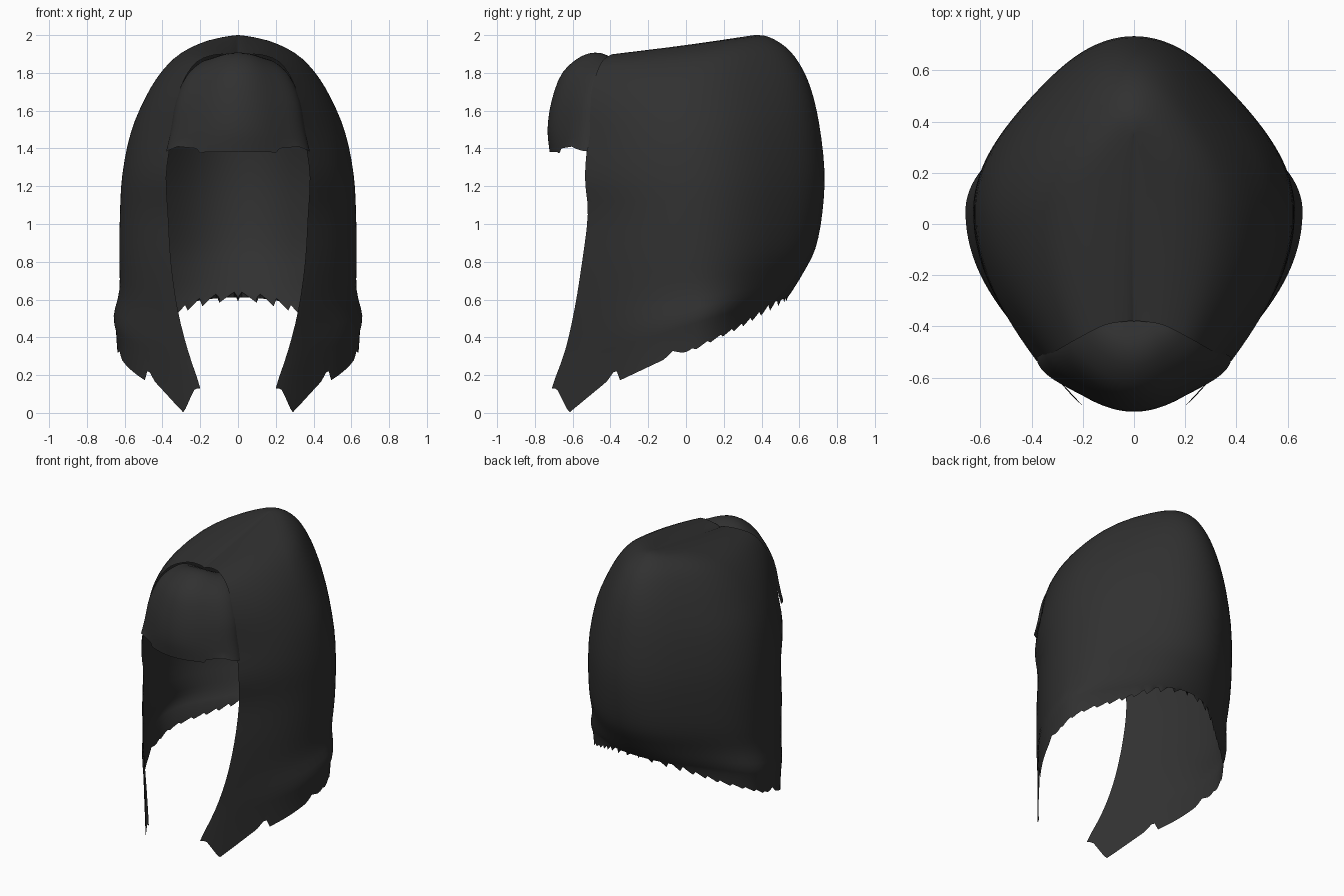
import bpy
import math

cube = bpy.data.objects.get("Cube")
if cube:
    bpy.data.objects.remove(cube, do_unlink=True)

hair = bpy.data.materials.new("soft black")
hair.use_nodes = True
colour = (0.03, 0.03, 0.03, 1)
hair.diffuse_color = colour
shader = next(n for n in hair.node_tree.nodes if n.type == 'BSDF_PRINCIPLED')
shader.inputs["Base Color"].default_value = colour
shader.inputs["Roughness"].default_value = 0.8


def refine(rows, steps):
    """Pass a smooth curve through the section parameters."""
    out = []
    for i in range(len(rows) - 1):
        quad = [rows[max(i - 1, 0)], rows[i], rows[i + 1], rows[min(i + 2, len(rows) - 1)]]
        for k in range(steps):
            t = k / steps
            out.append([b + t / 2 * (c - a + t * (2*a - 5*b + 4*c - d + t * (3*b - a - 3*c + d)))
                        for a, b, c, d in zip(*quad)])
    return out + [rows[-1]]


def lerp_table(table, v):
    for (a, za), (b, zb) in zip(table, table[1:]):
        if v <= b:
            return za + (zb - za) * max(0, v - a) / (b - a)
    return table[-1][1]


def pull(a, amount):
    """Flatten an ellipse along its diagonals."""
    return 1 - amount * math.sin(2 * a) ** 2


def half_sheet(name, grid):
    """Skin a grid of points and mirror it across x."""
    n = len(grid[0])
    verts = [p for row in grid for p in row]
    faces = [(i*n + j, (i + 1)*n + j, (i + 1)*n + j + 1, i*n + j + 1)
             for i in range(len(grid) - 1) for j in range(n - 1)]
    mesh = bpy.data.meshes.new(name)
    mesh.from_pydata(verts, [], faces)
    mesh.materials.append(hair)
    ob = bpy.data.objects.new(name, mesh)
    bpy.context.collection.objects.link(ob)
    mirror = ob.modifiers.new("mirror", 'MIRROR')
    mirror.merge_threshold = 0.0005
    bpy.ops.object.select_all(action='DESELECT')
    ob.select_set(True)
    bpy.context.view_layer.objects.active = ob
    bpy.ops.object.shade_smooth_by_angle(angle=math.radians(50))


# Main hair: front edge x, y, z / half width, widest y / back y, z / flattening
sections = [
    (0, -.38, 1.88, .001, .20, .34, 1.995, .05),
    (.03, -.38, 1.893, .05, .20, .37, 2.0, .05),
    (.115, -.395, 1.897, .18, .16, .44, 1.99, .06),
    (.215, -.445, 1.86, .305, .08, .53, 1.935, .07),
    (.285, -.485, 1.765, .405, .02, .60, 1.85, .08),
    (.33, -.51, 1.63, .49, 0, .66, 1.72, .08),
    (.355, -.52, 1.45, .567, .02, .705, 1.53, .08),
    (.38, -.535, 1.25, .612, .04, .733, 1.28, .08),
    (.37, -.52, 1.05, .625, .05, .722, 1.06, .08),
    (.355, -.55, .80, .628, .05, .685, .87, .08),
    (.32, -.59, .55, .628, .05, .62, .74, .09),
    (.265, -.64, .33, .658, .05, .565, .65, .11),
    (.20, -.71, .14, .64, .05, .53, .60, .12),
]
# Ragged hem height along y
hem = [(-.71, .13), (-.685, .13), (-.62, 0), (-.42, .165), (-.37, .235), (-.355, .17),
       (-.10, .29), (-.085, .33), (0, .315), (.28, .45), (.53, .605)]
teeth = [(.2, .015), (.4, .025), (.5, .05)]
COLS = 90
rows = refine(sections, 3)
grid = []
for i, (xf, yf, zf, w, mid, yb, zb, flat) in enumerate(rows):
    start = 1.0
    for step in range(12):
        start = math.acos(min(max(xf / w / pull(start, flat), 0), .95))
    depth = (mid - yf) / math.sin(start) / pull(start, flat)
    line = []
    for j in range(COLS + 1):
        a = -start + (math.pi / 2 + start) * j / COLS
        r = pull(a, flat)
        x = 0 if j == COLS or i == 0 else w * r * math.cos(a)
        y = mid + r * math.sin(a) * (depth if a < 0 else yb - mid)
        z = zf + (zb - zf) * (y - yf) / (yb - yf)
        if i == len(rows) - 1:
            z = lerp_table(hem, y)
            if y > 0:
                z += lerp_table(teeth, y) * ((j % 5) / 4 - .3)
        line.append((x, y, z))
    grid.append(line)
half_sheet("main_hair", grid)

# Fringe, tucked under the main hair: height / half width / side y / front y / side drop
fringe = [
    (1.86, .05, -.35, -.36, 0),
    (1.905, .14, -.38, -.45, .03),
    (1.89, .205, -.41, -.55, .04),
    (1.80, .275, -.45, -.655, .02),
    (1.65, .33, -.485, -.712, 0),
    (1.50, .355, -.505, -.733, 0),
    (1.385, .38, -.52, -.722, 0),
]
notches = [(.18, -.005), (.2, -.012), (.22, .015), (.32, .025), (.38, 0)]
rows = refine(fringe, 3)
grid = []
for i, (z, w, ys, yf, drop) in enumerate(rows):
    line = []
    for j in range(31):
        a = math.pi / 2 * j / 30
        r = pull(a, .1)
        x = w * r * math.sin(a)
        lift = lerp_table(notches, x) if i == len(rows) - 1 else -drop * math.sin(a) ** 2
        line.append((x, ys - (ys - yf) * r * math.cos(a), z + lift))
    grid.append(line)
half_sheet("fringe", grid)
